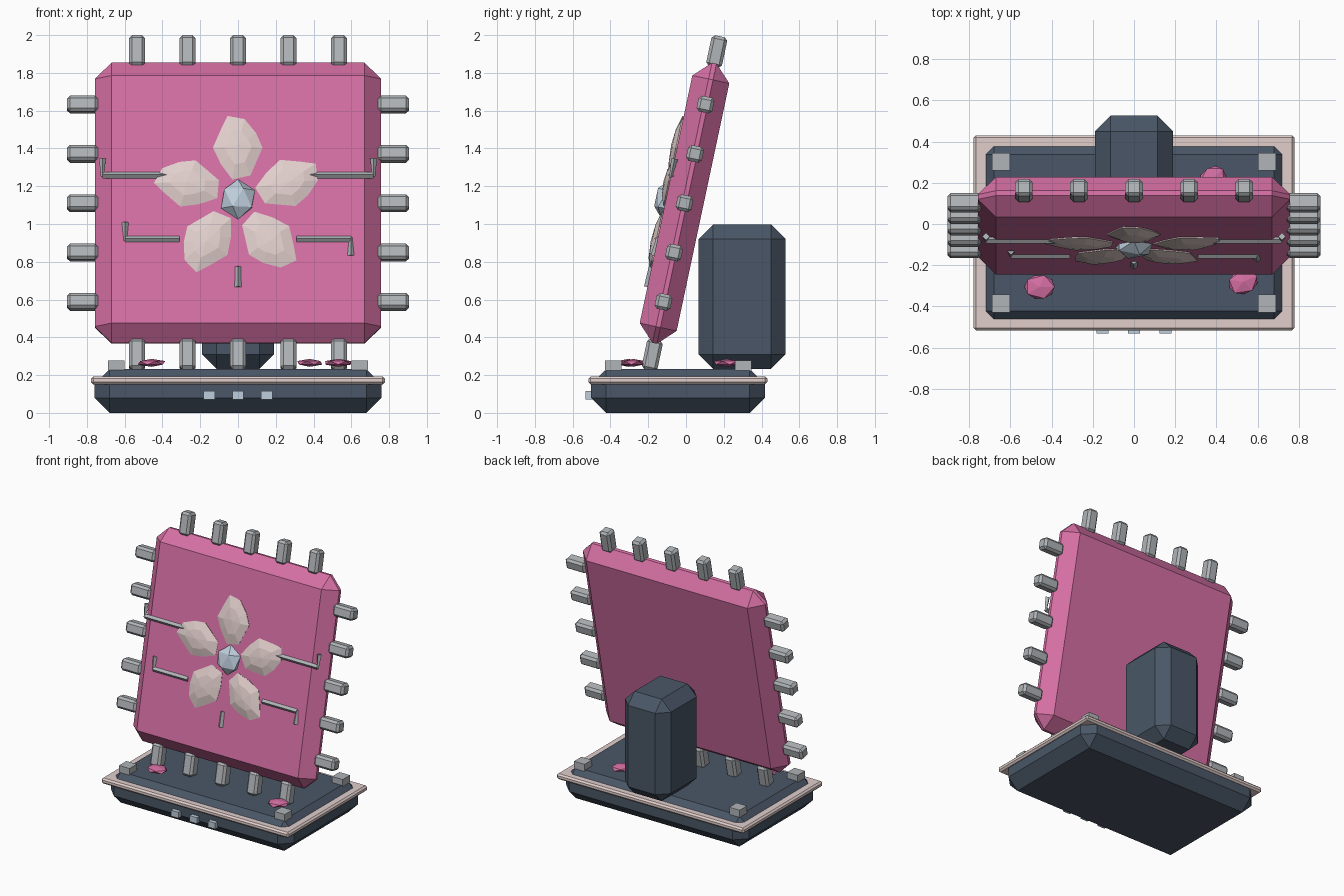
import bpy, bmesh
from math import radians
from mathutils import Matrix, Vector

cube = bpy.data.objects.get("Cube")
if cube:
    bpy.data.objects.remove(cube)


def material(name, color):
    mat = bpy.data.materials.new(name)
    mat.use_nodes = True
    rgba = (*color, 1)
    mat.diffuse_color = rgba
    mat.node_tree.nodes["Principled BSDF"].inputs["Base Color"].default_value = rgba
    return mat


PINK = material("pink", (0.67, 0.16, 0.37))
BLUSH = material("pale blush", (0.75, 0.62, 0.60))
SLATE = material("dark slate", (0.068, 0.094, 0.135))
STEEL = material("steel grey", (0.44, 0.46, 0.48))
ICE = material("ice blue", (0.52, 0.62, 0.72))

# Leaning frame: local x is width, -y is the front face, z runs up the panel
LEAN = Matrix.Translation((0, -0.008, 1.11)) @ Matrix.Rotation(radians(-12), 4, "X")
UPRIGHT = Matrix.Identity(4)
FACE = -0.1


def finish(name, bm, mat, matrix):
    bmesh.ops.recalc_face_normals(bm, faces=bm.faces)
    mesh = bpy.data.meshes.new(name)
    bm.to_mesh(mesh)
    bm.free()
    mesh.materials.append(mat)
    obj = bpy.data.objects.new(name, mesh)
    obj.matrix_world = matrix
    bpy.context.collection.objects.link(obj)
    return obj


def block(name, center, size, mat, bevel=0, frame=UPRIGHT):
    bm = bmesh.new()
    bmesh.ops.create_cube(bm, size=1)
    bmesh.ops.scale(bm, vec=size, verts=bm.verts)
    if bevel:
        bmesh.ops.bevel(bm, geom=bm.edges[:], offset=bevel, segments=1,
                        profile=0.5, affect="EDGES")
    return finish(name, bm, mat, frame @ Matrix.Translation(center))


def gem(name, center, scale, mat, frame=UPRIGHT, turn=0):
    bm = bmesh.new()
    bmesh.ops.create_icosphere(bm, subdivisions=1, radius=1)
    bmesh.ops.scale(bm, vec=scale, verts=bm.verts)
    place = Matrix.Translation(center) @ Matrix.Rotation(turn, 4, "Z")
    return finish(name, bm, mat, frame @ place)


def rod(name, start, end, r1, r2):
    """Four-sided rod lying on the panel face, from (x, z) to (x, z)."""
    a, b = Vector((start[0], FACE, start[1])), Vector((end[0], FACE, end[1]))
    bm = bmesh.new()
    bmesh.ops.create_cone(bm, cap_ends=True, segments=4, radius1=r1, radius2=r2,
                          depth=(b - a).length)
    turn = (b - a).to_track_quat("Z", "Y").to_matrix().to_4x4()
    return finish(name, bm, STEEL, LEAN @ Matrix.Translation((a + b) / 2) @ turn)


# Base, trim band and rear tower
block("base", (0, -0.043, 0.116), (1.52, 0.92, 0.232), SLATE, 0.08)
block("base_trim", (0, -0.043, 0.172), (1.556, 0.947, 0.042), BLUSH, 0.012)
block("rear_tower", (0, 0.297, 0.615), (0.38, 0.46, 0.765), SLATE, 0.077)

# Corner pads and front lights
for side, x in (("right", -0.645), ("left", 0.645)):
    for end, y in (("front", -0.385), ("rear", 0.302)):
        block(f"{end}_{side}_pad", (x, y, 0.25), (0.087, 0.087, 0.055), STEEL)
for i in range(3):
    block(f"front_light_{i + 1}", ((i - 1) * 0.153, -0.512, 0.094),
          (0.06, 0.04, 0.045), ICE)

# Fallen pink petals on the base
for i, (x, y) in enumerate(((-0.458, -0.305), (0.53, -0.28), (0.38, 0.215))):
    gem(f"fallen_petal_{i + 1}", (x, y, 0.265), (0.082, 0.066, 0.021), PINK,
        turn=i * 0.4)

# Leaning panel with five pins on every edge
block("panel", (0, 0, 0), (1.516, 0.2, 1.516), PINK, 0.088, LEAN)
for i in range(5):
    step = (i - 2) * 0.267
    for side, s in (("left", 1), ("right", -1)):
        block(f"{side}_pin_{i + 1}", (s * 0.823, 0, step), (0.165, 0.085, 0.085),
              STEEL, 0.016, LEAN)
    for side, s in (("top", 1), ("bottom", -1)):
        block(f"{side}_pin_{i + 1}", (step, 0, s * 0.821), (0.085, 0.085, 0.165),
              STEEL, 0.016, LEAN)

# Flower petals: faceted domes from one outline, turned about the centre
OUTLINE = ((-0.055, 0.172), (0.035, 0.155), (0.095, 0.08), (0.13, 0),
           (0.066, -0.15), (-0.03, -0.172), (-0.09, -0.09), (-0.133, 0),
           (-0.09, 0.1))


def petal(name, turn):
    bm = bmesh.new()
    n = len(OUTLINE)
    rings = [[bm.verts.new((x * k, y, z * k)) for x, z in OUTLINE]
             for k, y in ((0.95, 0.01), (1, -0.006), (0.55, -0.026))]
    tip = bm.verts.new((0, -0.033, 0.01))
    bm.faces.new(rings[0])
    for low, high in zip(rings, rings[1:]):
        for i in range(n):
            j = (i + 1) % n
            bm.faces.new((low[i], low[j], high[j]))
            bm.faces.new((low[i], high[j], high[i]))
    for i in range(n):
        bm.faces.new((rings[2][i], rings[2][(i + 1) % n], tip))
    place = Matrix.Translation((0, FACE, 0)) @ Matrix.Rotation(turn, 4, "Y")
    return finish(name, bm, BLUSH, LEAN @ place @ Matrix.Translation((0, 0, 0.278)))


for i in range(5):
    petal(f"flower_petal_{i + 1}", radians(72 * i))
gem("flower_centre", (0, FACE, 0), (0.1, 0.063, 0.108), ICE, LEAN)

# Circuit traces: a straight run with a flared tick at its outer end
for name, inner, outer, z, tick in (
        ("upper_right", -0.36, -0.718, 0.13, 0.09),
        ("upper_left", 0.36, 0.718, 0.13, 0.09),
        ("lower_right", -0.31, -0.597, -0.215, 0.09),
        ("lower_left", 0.31, 0.597, -0.215, -0.09)):
    rod(f"{name}_trace", (inner, z), (outer, z), 0.017, 0.017)
    rod(f"{name}_tick", (outer, z - tick * 0.1), (outer, z + tick), 0.008, 0.018)
rod("lower_middle_tick", (0, -0.365), (0, -0.475), 0.015, 0.018)
